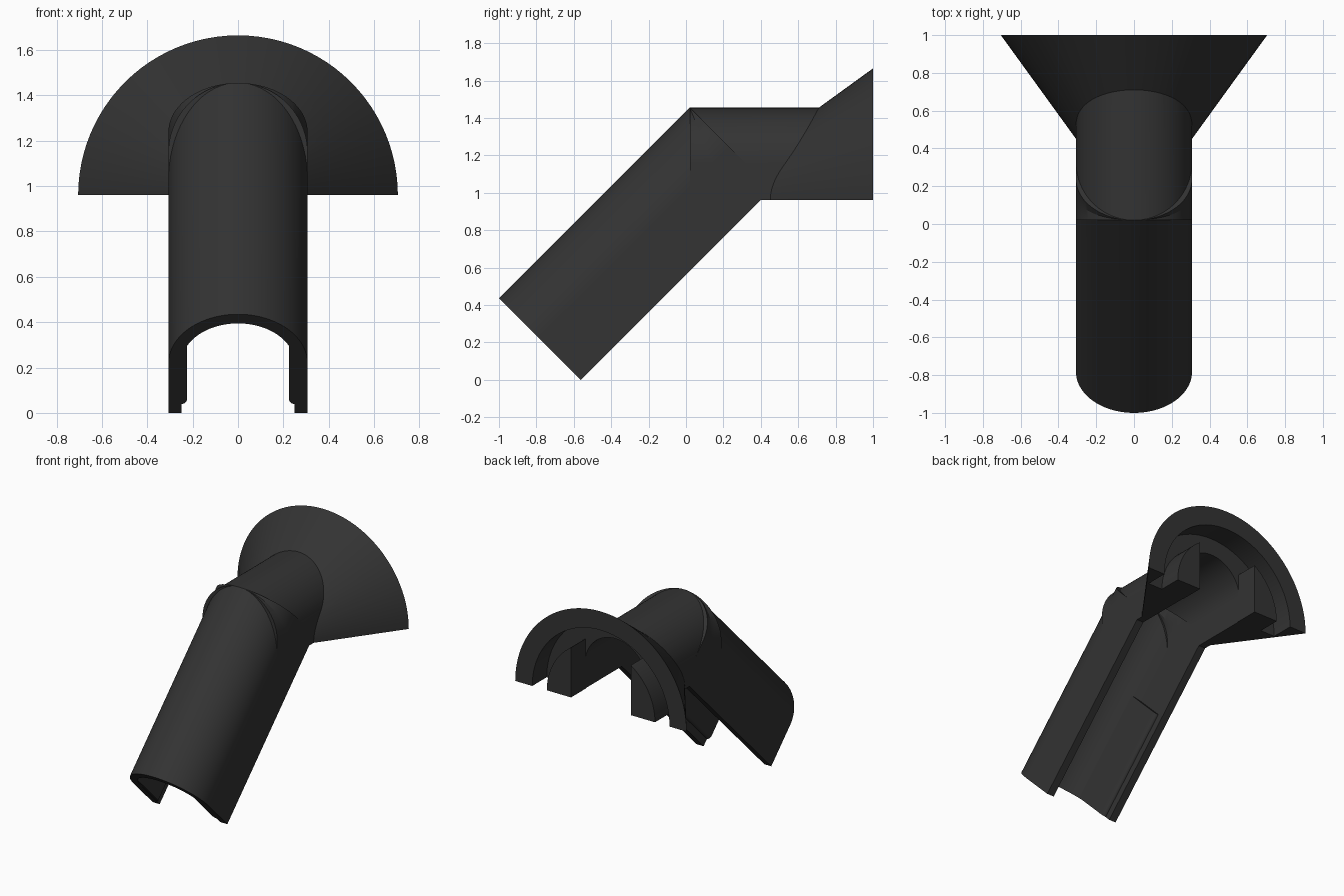
import bpy, bmesh, math
from mathutils import Vector

cube = bpy.data.objects.get("Cube")
if cube:
    bpy.data.objects.remove(cube, do_unlink=True)

mat = bpy.data.materials.new("charcoal")
mat.use_nodes = True
COLOUR = (0.033, 0.033, 0.033, 1)
mat.diffuse_color = COLOUR
mat.node_tree.nodes["Principled BSDF"].inputs["Base Color"].default_value = COLOUR


def arch(radius, leg, drop=0.0, steps=48):
    """Arch outline: half circle standing on straight legs."""
    pts = [(radius * math.cos(math.pi * i / steps),
            leg + radius * math.sin(math.pi * i / steps)) for i in range(steps + 1)]
    if leg + drop > 0:
        pts += [(-radius, -drop), (radius, -drop)]
    return pts


def sweep(name, outline, origin, up, along, start, end, end_scale=1.0):
    """Extrude an outline from start to end along a direction."""
    bm = bmesh.new()
    origin, up, along = Vector(origin), Vector(up), Vector(along)
    rings = []
    for dist, s in ((start, 1.0), (end, end_scale)):
        rings.append([bm.verts.new(origin + Vector((x * s, 0, 0)) + up * h * s + along * dist)
                      for x, h in outline])
    a, b = rings
    n = len(a)
    bm.faces.new(a)
    bm.faces.new(b)
    for i in range(n):
        j = (i + 1) % n
        bm.faces.new((a[i], a[j], b[j], b[i]))
    bmesh.ops.recalc_face_normals(bm, faces=bm.faces[:])
    mesh = bpy.data.meshes.new(name)
    bm.to_mesh(mesh)
    bm.free()
    mesh.materials.append(mat)
    obj = bpy.data.objects.new(name, mesh)
    bpy.context.collection.objects.link(obj)
    return obj


def activate(obj):
    bpy.ops.object.select_all(action='DESELECT')
    obj.select_set(True)
    bpy.context.view_layer.objects.active = obj


def combine(obj, other, operation):
    activate(obj)
    mod = obj.modifiers.new("combine", 'BOOLEAN')
    mod.operation = operation
    mod.solver = 'EXACT'
    mod.object = other
    bpy.ops.object.modifier_apply(modifier=mod.name)
    bpy.data.objects.remove(other, do_unlink=True)


R, BORE, BASE = 0.307, 0.25, 0.96
D = math.sqrt(0.5)
LENGTH = 1.02 / D
LEG = 0.31
flat = dict(origin=(0, 0, BASE), up=(0, 0, 1), along=(0, 1, 0))
bend = Vector((0, 0.02, 1.455))
tilt_up = Vector((0, -D, D))
tilt = dict(origin=bend - tilt_up * (LEG + R), up=tilt_up, along=(0, -D, -D))

# Sloping channel, level channel and flared mouth as one solid
body = sweep("channel_body", arch(R, LEG), start=0, end=LENGTH, **tilt)
combine(body, sweep("level_channel", arch(R, 0.495 - R), start=0.021, end=0.84, **flat), 'UNION')
combine(body, sweep("flared_mouth", arch(0.705, 0), start=1.0, end=0.3,
                    end_scale=0.198 / 0.705, **flat), 'UNION')

# Hollow the channels and the mouth
combine(body, sweep("sloping_bore", arch(BORE, LEG, 0.05), start=0, end=LENGTH + 0.1, **tilt),
        'DIFFERENCE')
combine(body, sweep("level_bore", arch(BORE, 0.495 - R, 0.05), start=0.06, end=1.1, **flat),
        'DIFFERENCE')
combine(body, sweep("mouth_recess", arch(0.565, 0, 0.05), start=0.83, end=1.1, **flat),
        'DIFFERENCE')

# Pair of curved blocks inside the mouth
blocks = sweep("mouth_blocks", arch(0.445, 0), start=0.82, end=1.0, **flat)
slot = [(-0.246, -0.1), (0.246, -0.1), (0.246, 0.6), (-0.246, 0.6)]
combine(blocks, sweep("slot", slot, start=0.7, end=1.2, **flat), 'DIFFERENCE')

# Inner rails along the sloping channel, with a rounded lower edge
parts = [body, blocks]
for side, label in ((1, "left"), (-1, "right")):
    rail = [(0.26, 0.42), (0.226, 0.42)]
    rail += [(0.25 - 0.025 * math.cos(t * math.pi / 12), 0.085 - 0.03 * math.sin(t * math.pi / 12))
             for t in range(7)]
    rail.append((0.26, 0.055))
    parts.append(sweep(label + "_rail", [(side * x, h) for x, h in rail],
                       start=LENGTH - 0.8, end=LENGTH - 0.002, **tilt))

for obj in parts:
    activate(obj)
    bpy.ops.object.shade_smooth_by_angle(angle=math.radians(25))
